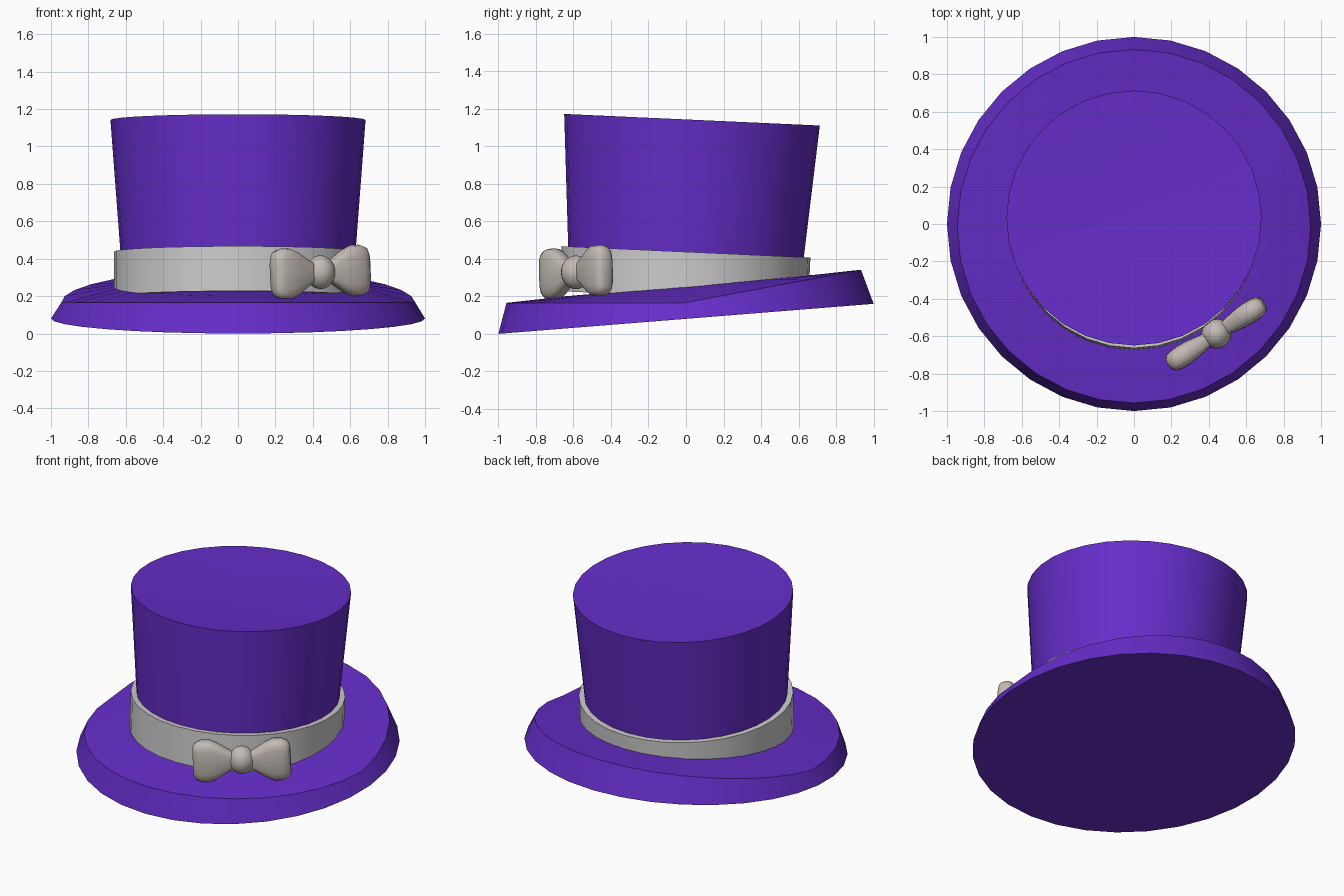
import bpy, bmesh
from math import sin, cos, pi, radians, copysign

if "Cube" in bpy.data.objects:
    bpy.data.objects.remove(bpy.data.objects["Cube"])

N = 32


def material(name, rgb):
    m = bpy.data.materials.new(name)
    m.diffuse_color = (*rgb, 1)
    m.use_nodes = True
    m.node_tree.nodes["Principled BSDF"].inputs["Base Color"].default_value = m.diffuse_color
    return m


purple = material("purple_felt", (0.13, 0.026, 0.58))
bow_grey = material("warm_grey", (0.55, 0.50, 0.46))


def circle(r, z, n=N):
    return [(r * cos(2 * pi * i / n), r * sin(2 * pi * i / n), z) for i in range(n)]


def loft(name, rings, mat=None, start=True, end=True, closed=False, angle=30):
    """Skin a stack of equal-length rings, optionally capped or joined in a loop."""
    bm = bmesh.new()
    vs = [[bm.verts.new(p) for p in ring] for ring in rings]
    pairs = list(zip(vs, vs[1:])) + ([(vs[-1], vs[0])] if closed else [])
    for a, b in pairs:
        n = len(a)
        for i in range(n):
            j = (i + 1) % n
            bm.faces.new((a[i], a[j], b[j], b[i]))
    if start and not closed:
        bm.faces.new(vs[0][::-1])
    if end and not closed:
        bm.faces.new(vs[-1])
    bmesh.ops.recalc_face_normals(bm, faces=bm.faces)
    me = bpy.data.meshes.new(name)
    bm.to_mesh(me)
    bm.free()
    ob = bpy.data.objects.new(name, me)
    bpy.context.collection.objects.link(ob)
    if mat:
        me.materials.append(mat)
    bpy.ops.object.select_all(action='DESELECT')
    ob.select_set(True)
    bpy.context.view_layer.objects.active = ob
    bpy.ops.object.shade_smooth_by_angle(angle=radians(angle))
    return ob


# brim: tilted flat base, upper edge level in front and rising at the back
base = [(x, y, 0.08 + 0.08 * y) for x, y, _ in circle(1.0, 0)]
edge = [(x, y - 0.012, 0.165 + 0.187 * max(y, 0)) for x, y, _ in circle(0.945, 0)]
inner = [(x, y, 0.255 + 0.085 * y) for x, y, _ in circle(0.64, 0)]
core = [(x, y, 0.255 + 0.085 * y) for x, y, _ in circle(0.6, 0)]
loft("brim", [base, edge, inner, core], purple)

# crown: flaring tube with a slightly dished top, leaning back
crown = loft("crown", [circle(0.612, -0.22), circle(0.682, 0.705), circle(0.23, 0.68)],
             purple, angle=40)
# ribbon band around the foot of the crown
band = loft("band", [circle(0.664, -0.24), circle(0.664, 0.0),
                     circle(0.625, 0.0), circle(0.61, -0.24)], closed=True)
for ob in (crown, band):
    ob.location = (0, 0, 0.437)
    ob.rotation_euler = (radians(-2.6), 0, 0)


# bow wings: rounded-box sections along the bow axis
def section(side, u, t, h, n=16):
    pts = []
    for i in range(n):
        a = 2 * pi * i / n
        c, s = cos(a), sin(a)
        pts.append((side * u, t * copysign(abs(c) ** 0.6, c), h * copysign(abs(s) ** 0.6, s)))
    return pts


profile = [(0.04, 0.035, 0.045), (0.09, 0.045, 0.075), (0.15, 0.055, 0.115),
           (0.20, 0.06, 0.137), (0.25, 0.058, 0.136), (0.285, 0.05, 0.122),
           (0.302, 0.03, 0.095)]
parts = [loft("bow_wing_" + n, [section(s, *p) for p in profile], bow_grey, angle=50)
         for n, s in (("left", -1), ("right", 1))]

# bow knot
bpy.ops.mesh.primitive_uv_sphere_add(segments=20, ring_count=12, radius=1)
knot = bpy.context.object
knot.name = "bow_knot"
knot.scale = (0.08, 0.08, 0.09)
knot.data.materials.append(bow_grey)
bpy.ops.object.shade_smooth()

for ob in parts + [knot]:
    ob.location = (0.44, -0.587, 0.328)
    ob.rotation_euler = (0, radians(-2.5), radians(33))
